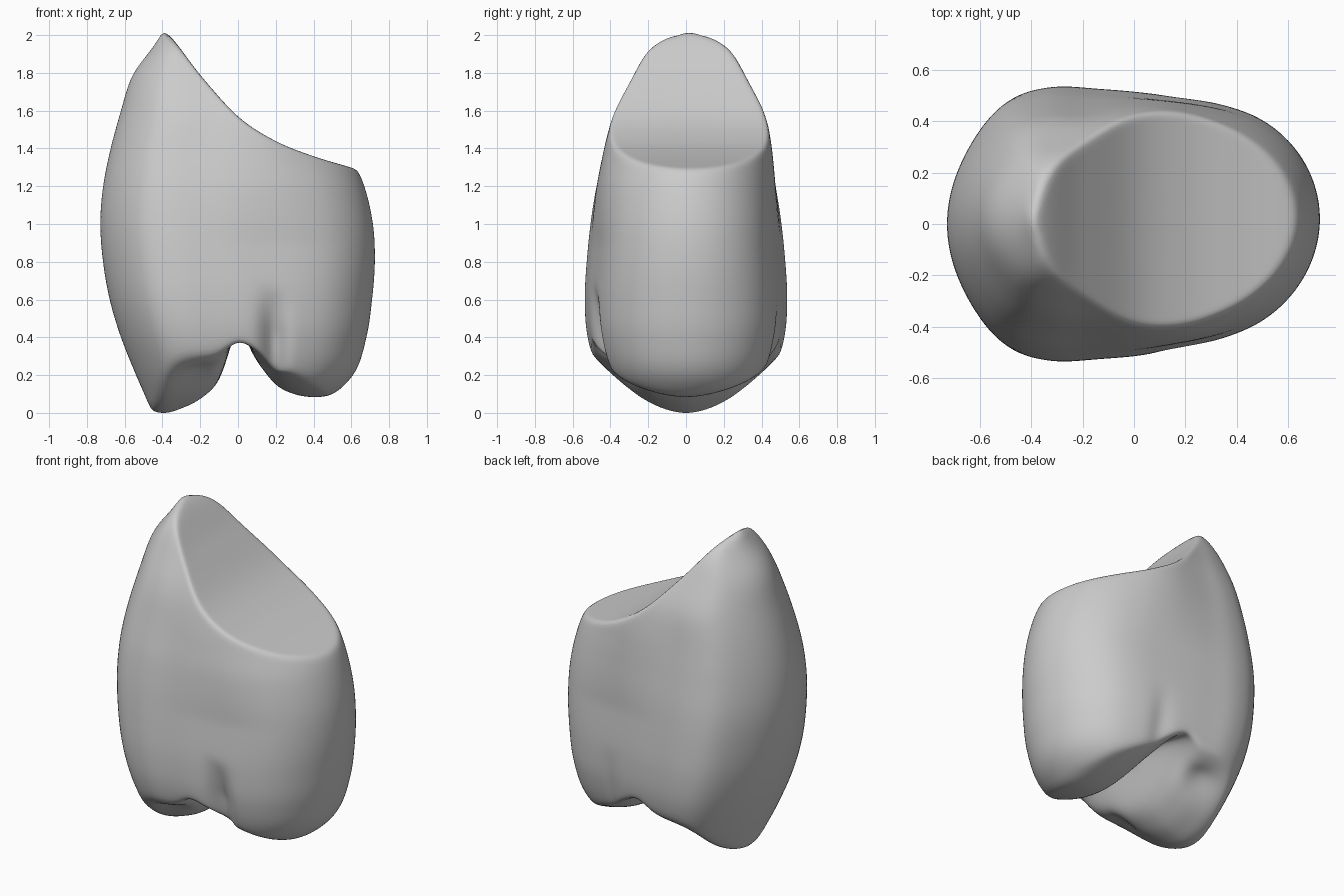
import bpy
import bmesh
import math

cube = bpy.data.objects.get("Cube")
if cube:
    bpy.data.objects.remove(cube, do_unlink=True)

COLUMNS, WALL_ROWS, CAP_ROWS = 180, 56, 32


def curve(values, start, step):
    """Smooth curve through evenly spaced values."""
    def sample(t):
        f = min(max((t - start) / step, 0), len(values) - 1.0001)
        i = int(f)
        f -= i
        a, b, c, d = (values[min(max(i + k, 0), len(values) - 1)] for k in (-1, 0, 1, 2))
        return b + f * ((c - a) + f * ((2*a - 5*b + 4*c - d) + f * (3*b - a - 3*c + d))) / 2
    return sample


def clamp(t):
    return min(max(t, 0), 1)


def bump(t, centre, width):
    return math.exp(-((t - centre) / width) ** 2)


# Side profiles by height
low_x = curve([-.46, -.54, -.62, -.68, -.715, -.73, -.715, -.675, -.62, -.555, -.41], 0, .2)
high_x = curve([.42, .61, .68, .71, .725, .715, .67, .59, .56, .35, -.1], 0, .2)
half_y = curve([.31, .45, .515, .53, .52, .5, .47, .435, .41, .36, .36], 0, .2)
# Fullness of the outline, from the pointed low-x end to the round high-x end
fullness = curve([1.22, 1.29, 1.16, 1.03, .97, .95, .98, 1.04, 1.08], -1, .25)
# Upper cut and biting edge by x
cut_height = curve([2.03, 1.79, 1.57, 1.44, 1.36, 1.3, 1.24], -.4, .2)
cusp_height = curve([.32, .18, .04, 0, .025, .075, .17, .37, .27,
                     .15, .1, .085, .1, .18, .3], -.7, .1)


def underside(x, y):
    base = cusp_height(x)
    side = clamp(abs(y) / .5) ** 1.8
    fissure = .07 * bump(x, 0, .06) * (1 - side)
    pit = .05 * bump(x, -.22, .1) * bump(abs(y), .34, .08)
    return base + (.37 - base) * (.74 - .25 * x) * side + fissure + pit


def wall(angle, z):
    """Point on the outer wall at an angle and a height."""
    u = math.cos(angle)
    lo, hi = low_x(z), high_x(z)
    x = (lo + hi) / 2 + u * (hi - lo) / 2
    dome = math.sqrt(1 - (z / 2.03) ** 8)
    full = fullness(u) + .12 * clamp((z - .9) / .5) * bump(u, .3, .45)
    y = math.sin(angle) * full * half_y(z) * dome
    # Vertical notch between the lobes, deeper at the front
    depth = .18 if y < 0 else .04
    y *= 1 - depth * clamp((.66 - z) / .25) * bump(x, .19, .05)
    # Slight lean to the back near the top and at the round end
    return x, y + .02 * max(u, 0) + .018 * clamp((z - 1.2) / .4)


def upper(x, y):
    return cut_height(x)


def solve(angle, surface, lo, hi):
    """Height at which the wall meets a surface."""
    for _ in range(40):
        mid = (lo + hi) / 2
        if mid < surface(*wall(angle, mid)):
            lo = mid
        else:
            hi = mid
    return lo


def cap_rings(rim, centre, surface):
    """Rings from just inside a rim to its centre."""
    rings = []
    for r in range(1, CAP_ROWS):
        k = 1 - r / CAP_ROWS
        points = [(centre + (x - centre) * k, y * k) for x, y, z in rim]
        rings.append([(x, y, surface(x, y)) for x, y in points])
    return rings


angles = [2 * math.pi * i / COLUMNS for i in range(COLUMNS)]
bottoms = [solve(a, underside, 0, .8) for a in angles]
tops = [solve(a, upper, 1, 2.015) for a in angles]

# Wall rings from the biting edge up to the cut
walls = []
for r in range(WALL_ROWS + 1):
    ring = []
    for a, zb, zt in zip(angles, bottoms, tops):
        z = zb + (zt - zb) * r / WALL_ROWS
        ring.append((*wall(a, z), z))
    walls.append(ring)

bm = bmesh.new()
lower_cap = cap_rings(walls[0], .02, underside)
upper_cap = cap_rings(walls[-1], .15, upper)
rings = [[bm.verts.new(p) for p in ring] for ring in lower_cap[::-1] + walls + upper_cap]
for a, b in zip(rings, rings[1:]):
    for i in range(COLUMNS):
        j = (i + 1) % COLUMNS
        bm.faces.new((a[i], a[j], b[j], b[i]))

# Close both centres
for ring, centre, surface in ((rings[0], .02, underside), (rings[-1], .15, upper)):
    hub = bm.verts.new((centre, 0, surface(centre, 0)))
    for i in range(COLUMNS):
        bm.faces.new((ring[i], ring[(i + 1) % COLUMNS], hub))

# Soften the rims and rest the lowest point on the ground
for _ in range(5):
    bmesh.ops.smooth_vert(bm, verts=bm.verts, factor=.5,
                          use_axis_x=True, use_axis_y=True, use_axis_z=True)
bmesh.ops.recalc_face_normals(bm, faces=bm.faces)
ground = min(v.co.z for v in bm.verts)
bmesh.ops.translate(bm, verts=bm.verts, vec=(0, 0, -ground))
for f in bm.faces:
    f.smooth = True

mesh = bpy.data.meshes.new("tooth_crown")
bm.to_mesh(mesh)
bm.free()
crown = bpy.data.objects.new("tooth_crown", mesh)
bpy.context.collection.objects.link(crown)

# Plain grey enamel
grey = bpy.data.materials.new("light_grey")
grey.use_nodes = True
colour = (.6, .6, .6, 1)
grey.diffuse_color = colour
grey.node_tree.nodes["Principled BSDF"].inputs["Base Color"].default_value = colour
mesh.materials.append(grey)
